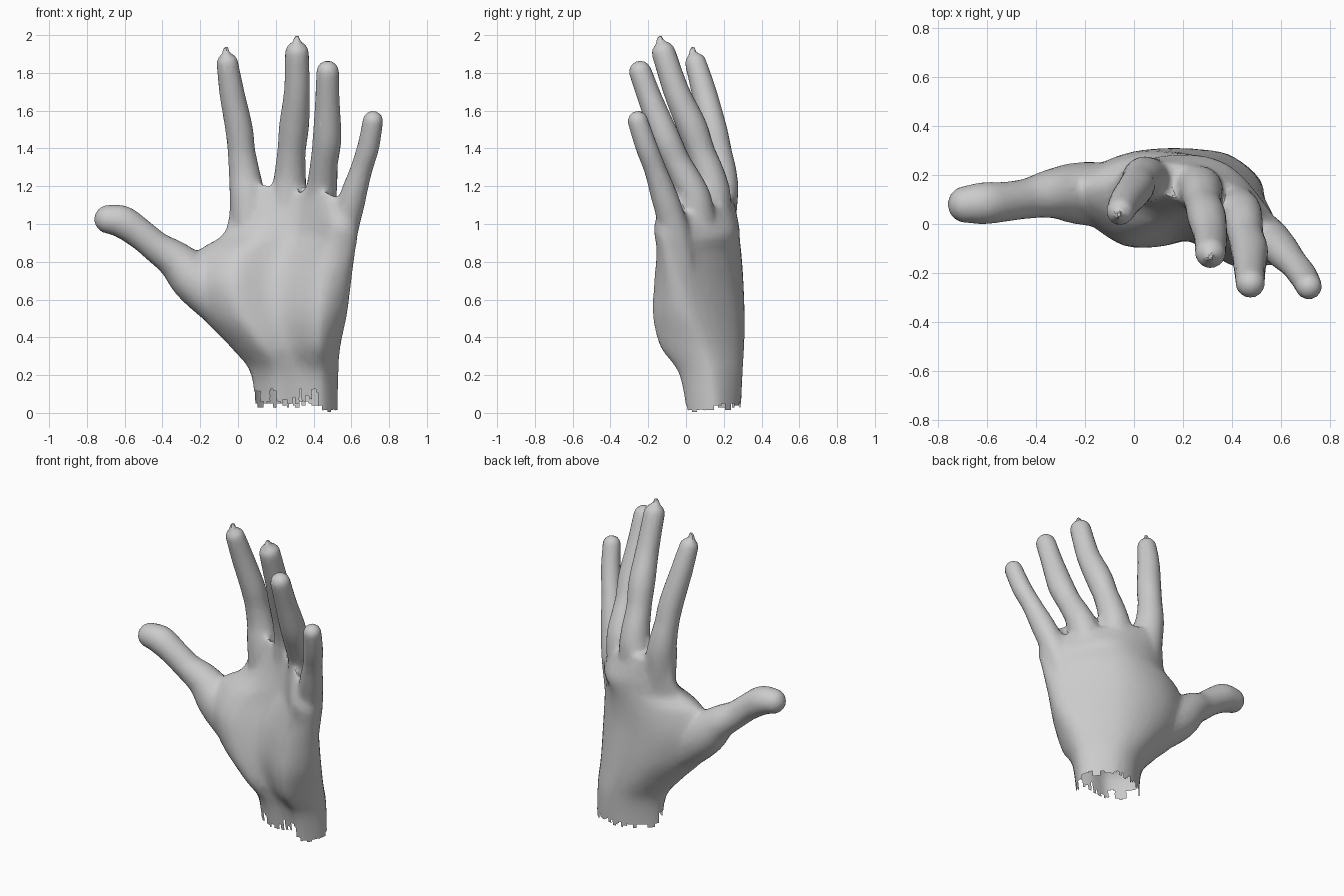
import bpy, bmesh, math, random
from mathutils import Vector

if "Cube" in bpy.data.objects:
    bpy.data.objects.remove(bpy.data.objects["Cube"])

random.seed(4)


def spline(pts, steps, closed=False):
    """Catmull-Rom through a list of equal-length tuples."""
    n, out = len(pts), []
    get = (lambda i: pts[i % n]) if closed else (lambda i: pts[max(0, min(n - 1, i))])
    for i in range(n if closed else n - 1):
        a, b, c, d = (get(i + k) for k in (-1, 0, 1, 2))
        for s in range(steps):
            t = s / steps
            out.append(tuple(0.5 * (2 * q + (r - p) * t + (2 * p - 5 * q + 4 * r - u) * t * t
                                    + (3 * q - p - 3 * r + u) * t ** 3)
                             for p, q, r, u in zip(a, b, c, d)))
    if not closed:
        out.append(tuple(pts[-1]))
    return out


def loft(bm, rings):
    """Skin closed rings and cap both ends."""
    vs = [[bm.verts.new(p) for p in ring] for ring in rings]
    n = len(vs[0])
    for a, b in zip(vs, vs[1:]):
        for i in range(n):
            bm.faces.new((a[i], a[(i + 1) % n], b[(i + 1) % n], b[i]))
    bm.faces.new(vs[0][::-1])
    bm.faces.new(vs[-1])


def digit(bm, path, claw=0.0, sides=20):
    """Round tube along (x, y, z, radius) points with a domed tip."""
    pts = spline(path, 6)
    cen = [Vector(p[:3]) for p in pts]
    rad = [p[3] for p in pts]
    end, d, r = cen[-1], (cen[-1] - cen[-3]).normalized(), rad[-1]
    for k in range(1, 6):
        a = k * math.pi / 2 / 5.3
        cen.append(end + d * r * math.sin(a))
        rad.append(r * math.cos(a))
    if claw:
        rad[-1] = 0.022
        cen.append(cen[-1] + Vector((0, 0, claw)))
        rad.append(0.012)
    rings = []
    for i, c in enumerate(cen):
        t = (cen[min(i + 1, len(cen) - 1)] - cen[max(i - 1, 0)]).normalized()
        u = t.cross(Vector((0.2, 1, 0))).normalized()
        v = t.cross(u)
        rings.append([c + rad[i] * (u * math.cos(f) + v * math.sin(f))
                      for f in (j * math.tau / sides for j in range(sides))])
    loft(bm, rings)


bm = bmesh.new()

# Palm and wrist: z, left x/y, right x/y, back y (2), front y: thumb pad, hollow, heel
sections = [
    (-0.05, .09, .14, .525, .16, .26, .28, .03, .03, .02),
    (0.20, .07, .13, .53, .14, .275, .285, -.01, -.01, -.025),
    (0.35, -.04, .12, .54, .09, .29, .28, -.07, -.06, -.13),
    (0.52, -.20, .12, .575, .02, .295, .27, -.09, -.07, -.175),
    (0.70, -.27, .13, .60, -.03, .295, .25, -.08, -.04, -.17),
    (0.85, -.22, .15, .62, -.07, .285, .24, -.02, .00, -.155),
    (0.94, -.095, .17, .63, -.08, .28, .23, .03, .01, -.16),
    (1.05, -.055, .20, .63, -.09, .28, .22, .07, .02, -.165),
    (1.27, -.045, .20, .61, -.09, .25, .155, .12, .05, -.10),
]
rings = []
for z, lx, ly, rx, ry, b1, b2, f1, fm, f2 in spline(sections, 5):
    w = rx - lx
    prof = [(lx, ly), (lx + .3 * w, b1), (lx + .68 * w, b2), (rx, ry),
            (lx + .83 * w, f2), (lx + .54 * w, fm), (lx + .25 * w, f1)]
    top = max(0, (z - .88) / .39)
    ring = []
    for x, y in spline(prof, 6, True):
        t = min(1, max(0, (x - lx) / w))
        back = min(1, max(0, (y - .12 + .25 * t) / .16))
        # top edge falls toward the little finger and toward the back
        ring.append(Vector((x, y, z - top * (.19 * t ** 3 + .12 * back))))
    rings.append(ring)
loft(bm, rings)

# Thumb
digit(bm, [(.02, .11, .50, .13), (-.21, .125, .69, .13), (-.325, .125, .805, .104),
           (-.43, .105, .877, .083), (-.52, .092, .95, .081), (-.61, .085, 1.01, .086),
           (-.685, .08, 1.025, .076)])
# Index finger
digit(bm, [(.06, .175, 1.0, .09), (.05, .183, 1.15, .094), (.036, .188, 1.25, .086),
           (.019, .17, 1.38, .073), (.006, .145, 1.50, .073), (-.033, .095, 1.70, .066),
           (-.056, .052, 1.85, .057)], .035)
# Middle finger
digit(bm, [(.25, .15, 1.0, .09), (.268, .143, 1.15, .096), (.275, .125, 1.25, .086),
           (.283, .08, 1.38, .075), (.297, .03, 1.52, .079), (.312, -.05, 1.70, .069),
           (.312, -.118, 1.905, .063)], .035)
# Ring finger
digit(bm, [(.41, .08, .96, .085), (.432, .05, 1.12, .09), (.445, .015, 1.21, .081),
           (.457, -.05, 1.33, .073), (.472, -.11, 1.46, .076), (.473, -.185, 1.65, .065),
           (.475, -.242, 1.805, .06)])
# Little finger
digit(bm, [(.52, .0, .74, .055), (.555, -.05, .94, .076), (.595, -.1, 1.10, .074),
           (.65, -.16, 1.28, .059), (.69, -.21, 1.41, .058), (.714, -.255, 1.545, .054)])

bmesh.ops.recalc_face_normals(bm, faces=bm.faces)
mesh = bpy.data.meshes.new("hand")
bm.to_mesh(mesh)
bm.free()
hand = bpy.data.objects.new("hand", mesh)
bpy.context.collection.objects.link(hand)
bpy.context.view_layer.objects.active = hand
hand.select_set(True)

# Fuse palm and fingers into one skin
rem = hand.modifiers.new("fuse", 'REMESH')
rem.mode = 'VOXEL'
rem.voxel_size = 0.011
bpy.ops.object.modifier_apply(modifier="fuse")

# Blend the webs strongly, the rest lightly
webs = hand.vertex_groups.new(name="webs")
for v in hand.data.vertices:
    x, y, z = v.co
    top = 1.29 - .2 * max(0, (x + .05) / .66) ** 3
    w = min(1, max(0, (z - .5) / .15)) * min(1, max(0, (top + .05 - z) / .08))
    w *= min(1, max(0, (x + .4) / .12))
    if w > 0:
        webs.add([v.index], w, 'REPLACE')
blend = hand.modifiers.new("blend", 'SMOOTH')
blend.factor, blend.iterations, blend.vertex_group = 0.5, 30, "webs"
soft = hand.modifiers.new("soften", 'SMOOTH')
soft.factor, soft.iterations = 0.5, 3
for name in ("blend", "soften"):
    bpy.ops.object.modifier_apply(modifier=name)

# Torn, open wrist edge
teeth = {}


def edge_height(c):
    front = c.y < .15
    key = (int(c.x / .017), front)
    if key not in teeth:
        lo, hi = ((.0, .045) if c.x > .42 else (.04, .13)) if front else (.02, .06)
        teeth[key] = random.uniform(lo, hi)
    return max(.002, teeth[key])


bm = bmesh.new()
bm.from_mesh(hand.data)
dead = []
for f in bm.faces:
    c = f.calc_center_median()
    if c.z < .14 and c.z < edge_height(c):
        dead.append(f)
bmesh.ops.delete(bm, geom=dead, context='FACES')
bm.to_mesh(hand.data)
bm.free()

# Light faceting
dec = hand.modifiers.new("facets", 'DECIMATE')
dec.ratio = 0.1
bpy.ops.object.modifier_apply(modifier="facets")
bpy.ops.object.shade_smooth_by_angle(angle=math.radians(25))
